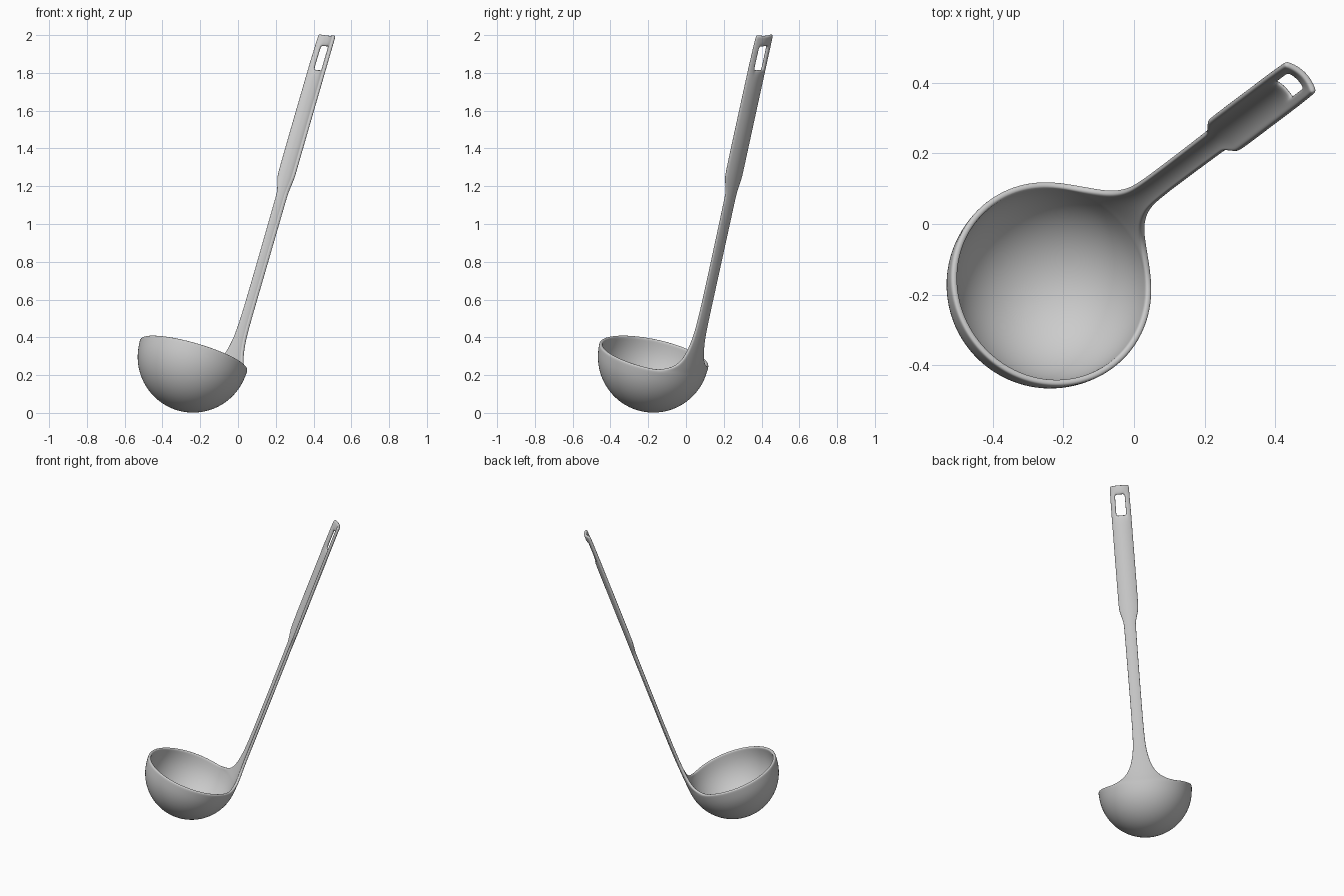
import bpy, bmesh, math
from mathutils import Vector, Matrix

if "Cube" in bpy.data.objects:
    bpy.data.objects.remove(bpy.data.objects["Cube"])

R = 0.297            # bowl radius
SEG = 36             # segments round the bowl
HALF = 4             # columns each side of the handle centre line
RIM = 0.015          # rim height above the sphere centre

bm = bmesh.new()


def skin(low, high, skip=()):
    """Quads between two rows of vertices."""
    for k in range(len(low) - 1):
        if k not in skip:
            bm.faces.new((low[k], low[k + 1], high[k + 1], high[k]))


# bowl: rings from near the bottom up to the rim
rings = []
for lat in list(range(-80, 1, 10)) + [None]:
    r, z = (R, RIM) if lat is None else (R * math.cos(math.radians(lat)), R * math.sin(math.radians(lat)))
    rings.append([bm.verts.new((r * math.cos(2 * math.pi * i / SEG),
                                r * math.sin(2 * math.pi * i / SEG), z)) for i in range(SEG)])
pole = bm.verts.new((0, 0, -R))
for i in range(SEG):
    bm.faces.new((pole, rings[0][(i + 1) % SEG], rings[0][i]))
for a, b in zip(rings, rings[1:]):
    skin(a + a[:1], b + b[:1])

# handle: rows of (height, half width, sag of the arched section)
rows = [(0.037, 0.128, 0.029), (0.075, 0.088, 0.014), (0.125, 0.064, 0.009),
        (0.19, 0.048, 0.008), (0.27, 0.039, 0.008), (0.50, 0.038, 0.008),
        (0.80, 0.039, 0.009), (1.01, 0.040, 0.010), (1.035, 0.041, 0.010),
        (1.11, 0.064, 0.018), (1.135, 0.066, 0.020), (1.40, 0.066, 0.021),
        (1.65, 0.066, 0.021), (1.725, 0.066, 0.021), (1.755, 0.066, 0.021),
        (1.825, 0.065, 0.020), (1.855, 0.065, 0.020), (1.90, 0.064, 0.019),
        (1.916, 0.062, 0.018)]
span = math.sin(2 * math.pi * HALF / SEG)
prev = [rings[-1][j % SEG] for j in range(-HALF, HALF + 1)]
for z, w, sag in rows:
    cur = []
    for j in range(-HALF, HALF + 1):
        t = math.sin(2 * math.pi * j / SEG) / span
        x = R + 0.012 * min(1, z / 0.3) - sag * t * t
        cur.append(bm.verts.new((x, w * t, z)))
    # hanging hole: leave the middle columns open
    skin(prev, cur, (2, 3, 4, 5) if 1.73 < z < 1.86 else ())
    prev = cur

me = bpy.data.meshes.new("ladle")
bm.to_mesh(me)
bm.free()
ladle = bpy.data.objects.new("ladle", me)
bpy.context.collection.objects.link(ladle)

# lean: handle axis, side axis, and outward axis
up = Vector((0.29, 0.219, 1)).normalized()
side = -Vector((1, -1, -0.071)).normalized()
out = side.cross(up).normalized()
side = up.cross(out)
M = Matrix((out, side, up)).transposed().to_4x4()
M.translation = (-0.237, -0.172, 0.297)
me.transform(M)

# wall thickness and rounded edges
sol = ladle.modifiers.new("wall", 'SOLIDIFY')
sol.thickness = 0.019
sol.offset = -1
sub = ladle.modifiers.new("smooth", 'SUBSURF')
sub.levels = sub.render_levels = 2
for p in me.polygons:
    p.use_smooth = True
